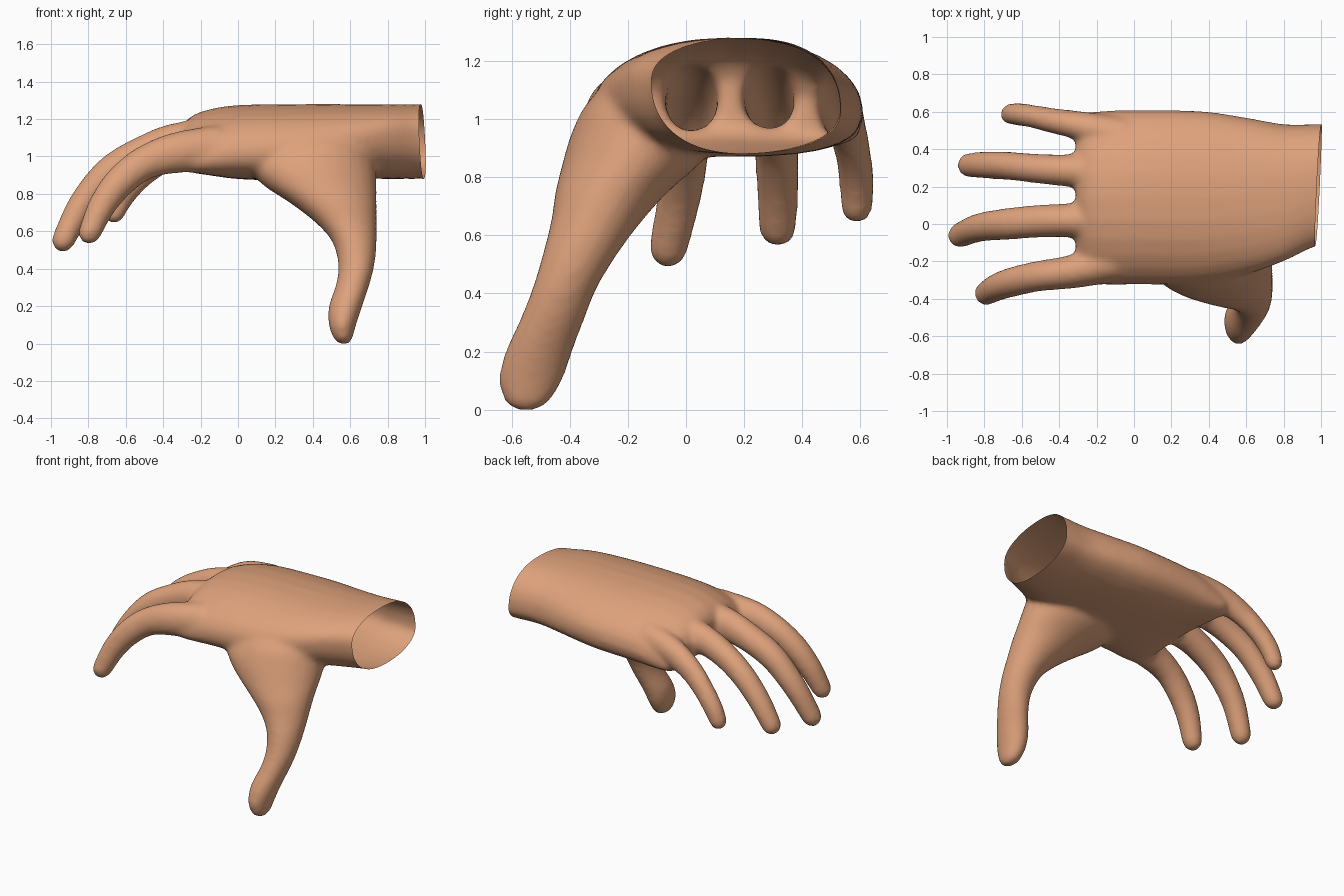
import bpy, bmesh, math
from mathutils import Vector

if "Cube" in bpy.data.objects:
    bpy.data.objects.remove(bpy.data.objects["Cube"])

N = 28
bm = bmesh.new()


def catmull(rows, steps=5):
    """Smoothly resample rows of numbers."""
    out = []
    for i in range(len(rows) - 1):
        p0, p1 = rows[max(i - 1, 0)], rows[i]
        p2, p3 = rows[i + 1], rows[min(i + 2, len(rows) - 1)]
        for s in range(steps):
            t = s / steps
            out.append([0.5 * (2 * b + (c - a) * t + (2 * a - 5 * b + 4 * c - d) * t * t
                               + (3 * b - a - 3 * c + d) * t ** 3)
                        for a, b, c, d in zip(p0, p1, p2, p3)])
    return out + [list(rows[-1])]


def loft(rings):
    """Closed skin through a list of rings, as its own closed shell."""
    vs = [[bm.verts.new(p) for p in r] for r in rings]
    faces = [bm.faces.new(vs[0]), bm.faces.new(vs[-1])]
    for a, b in zip(vs, vs[1:]):
        for i in range(N):
            j = (i + 1) % N
            faces.append(bm.faces.new((a[i], a[j], b[j], b[i])))
    bmesh.ops.recalc_face_normals(bm, faces=faces)


def angles():
    return [2 * math.pi * i / N for i in range(N)]


def power(v, e):
    return math.copysign(abs(v) ** e, v)


def finger(rows):
    """Tube along (x, y, z, half width, half thickness) with a round tip."""
    pts = catmull(rows)
    cs = [Vector(p[:3]) for p in pts]
    rings = []

    def ring(c, t, w, h):
        side = (Vector((0, 1, 0)) - t * t.y).normalized()
        up = t.cross(side)
        rings.append([c + side * w * math.cos(a) + up * h * math.sin(a) for a in angles()])

    for i, p in enumerate(pts):
        t = (cs[min(i + 1, len(cs) - 1)] - cs[max(i - 1, 0)]).normalized()
        ring(cs[i], t, p[3], p[4])
    for k in (20, 40, 60, 78):
        q = math.radians(k)
        ring(cs[-1] + t * p[3] * 1.1 * math.sin(q), t, p[3] * math.cos(q), p[4] * math.cos(q))
    loft(rings)


# Palm and wrist: x, y min, y max, z min, z max, arch drop at the edges
palm = [(1.10, -.10, .54, .88, 1.28, .0), (.97, -.12, .535, .88, 1.28, .0),
        (.80, -.20, .535, .88, 1.28, .0), (.60, -.27, .57, .88, 1.28, .02),
        (.35, -.32, .605, .87, 1.28, .04), (.0, -.325, .61, .88, 1.275, .06),
        (-.18, -.325, .605, .91, 1.245, .09), (-.27, -.31, .59, .94, 1.20, .10),
        (-.31, -.26, .54, .98, 1.14, .09)]
rings = []
for x, y0, y1, z0, z1, drop in catmull(palm):
    r = []
    for a in angles():
        c, s = power(math.cos(a), .88), power(math.sin(a), .88)
        z = (z0 + z1) / 2 + (z1 - z0) / 2 * s - drop * c * c
        # wrist oval leans slightly towards the outer edge
        z -= .05 * c * max(0, min(1, (x - .4) / .4)) * (1 - abs(s))
        r.append((x, (y0 + y1) / 2 + (y1 - y0) / 2 * c, z))
    rings.append(r)
loft(rings)

# Thumb: horizontal sections z, x min, x max, y min, y max
thumb = [(-.002, .545, .59, -.575, -.525), (.02, .515, .61, -.62, -.475),
         (.10, .485, .632, -.645, -.425), (.20, .485, .665, -.622, -.39),
         (.32, .525, .705, -.568, -.345), (.43, .535, .732, -.525, -.30),
         (.55, .50, .742, -.49, -.225), (.65, .41, .742, -.465, -.15),
         (.75, .28, .742, -.45, -.06), (.85, .13, .742, -.425, .05),
         (.95, .05, .735, -.395, .12), (1.05, .10, .71, -.345, .12),
         (1.15, .2, .65, -.25, .1)]
loft([[((x0 + x1) / 2 + (x1 - x0) / 2 * math.cos(a),
        (y0 + y1) / 2 + (y1 - y0) / 2 * math.sin(a), z) for a in angles()]
      for z, x0, x1, y0, y1 in catmull(thumb, 4)])

# Index, middle, ring and little fingers
finger([(-.10, -.20, 1.04, .11, .13), (-.33, -.255, 1.02, .09, .11), (-.50, -.277, .965, .082, .092),
        (-.63, -.305, .865, .08, .085), (-.725, -.335, .74, .075, .075), (-.79, -.37, .60, .066, .063)])
finger([(-.10, .02, 1.09, .11, .12), (-.33, .02, 1.07, .092, .11), (-.50, .015, 1.02, .088, .094),
        (-.68, .0, .92, .085, .086), (-.83, -.02, .75, .077, .075), (-.93, -.06, .56, .068, .064)])
finger([(-.10, .28, 1.10, .11, .12), (-.33, .285, 1.07, .088, .10), (-.50, .295, 1.01, .08, .087),
        (-.66, .31, .91, .076, .08), (-.79, .315, .77, .073, .072), (-.88, .315, .63, .066, .064)])
finger([(-.05, .47, 1.08, .10, .11), (-.26, .52, 1.05, .08, .095), (-.42, .55, .98, .068, .08),
        (-.54, .575, .88, .062, .07), (-.62, .587, .78, .061, .064), (-.66, .587, .70, .056, .057)])

# Fuse all shells into one smooth skin
mesh = bpy.data.meshes.new("shells")
bm.to_mesh(mesh)
bm.free()
shells = bpy.data.objects.new("shells", mesh)
bpy.context.collection.objects.link(shells)
m = shells.modifiers.new("fuse", 'REMESH')
m.mode, m.voxel_size = 'VOXEL', .016
m = shells.modifiers.new("soften", 'SMOOTH')
m.factor, m.iterations = .5, 14
dg = bpy.context.evaluated_depsgraph_get()
skin = bpy.data.meshes.new_from_object(shells.evaluated_get(dg))
bpy.data.objects.remove(shells)

# Cut the wrist open with a slightly slanted plane
bm = bmesh.new()
bm.from_mesh(skin)
bmesh.ops.bisect_plane(bm, geom=bm.verts[:] + bm.edges[:] + bm.faces[:],
                       plane_co=(.985, .2, 1.08), plane_no=(1, -.047, .04), clear_outer=True)
for f in bm.faces:
    f.smooth = True
bm.to_mesh(skin)
bm.free()

hand = bpy.data.objects.new("hand", skin)
bpy.context.collection.objects.link(hand)
mat = bpy.data.materials.new("skin")
mat.diffuse_color = (.73, .36, .20, 1)
mat.use_nodes = True
mat.node_tree.nodes["Principled BSDF"].inputs["Base Color"].default_value = mat.diffuse_color
skin.materials.clear()
skin.materials.append(mat)
